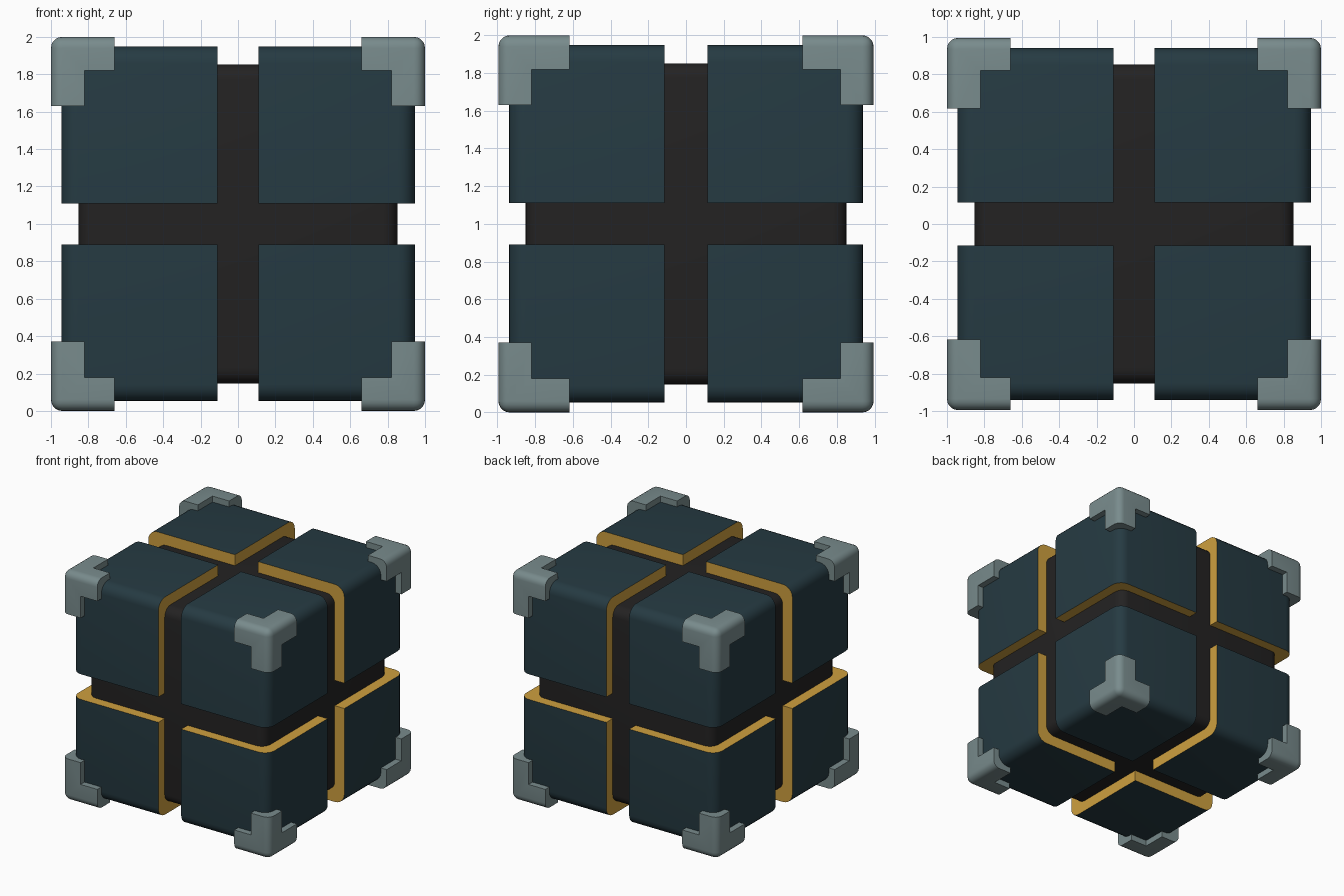
import bpy, bmesh
from mathutils import Vector
from itertools import product

if "Cube" in bpy.data.objects:
    bpy.data.objects.remove(bpy.data.objects["Cube"])


def material(name, rgb):
    m = bpy.data.materials.new(name)
    m.diffuse_color = (*rgb, 1)
    m.use_nodes = True
    m.node_tree.nodes["Principled BSDF"].inputs["Base Color"].default_value = m.diffuse_color
    return m


TEAL = material("dark teal", (0.019, 0.043, 0.055))
GOLD = material("gold", (0.62, 0.35, 0.05))
GREY = material("grey metal", (0.19, 0.26, 0.265))
BLACK = material("core black", (0.017, 0.016, 0.016))


def box(bm, lo, hi):
    lo, hi = Vector(lo), Vector(hi)
    verts = bmesh.ops.create_cube(bm, size=1)["verts"]
    for v in verts:
        v.co = (lo + hi) / 2 + v.co * (hi - lo)


def round_edges(bm, edges, radius):
    bmesh.ops.bevel(bm, geom=edges, offset=radius, segments=5, profile=0.5,
                    affect='EDGES', clamp_overlap=True)


def outer_edges(bm, limit):
    """Edges lying on two of the outer planes."""
    return [e for e in bm.edges if sum(
        all(abs(v.co[i] - limit[i]) < 1e-4 for v in e.verts) for i in range(3)) == 2]


def finish(bm, name, mats, signs=(1, 1, 1)):
    for v in bm.verts:
        v.co = Vector([c * s for c, s in zip(v.co, signs)]) + Vector((0, 0, 1))
    bmesh.ops.recalc_face_normals(bm, faces=bm.faces)
    me = bpy.data.meshes.new(name)
    bm.to_mesh(me)
    bm.free()
    for m in mats:
        me.materials.append(m)
    ob = bpy.data.objects.new(name, me)
    bpy.context.collection.objects.link(ob)
    bpy.context.view_layer.objects.active = ob
    ob.select_set(True)
    bpy.ops.object.shade_smooth_by_angle(angle=0.6)
    ob.select_set(False)


# dark core seen through the grooves
bm = bmesh.new()
box(bm, (-.852, -.852, -.852), (.852, .852, .852))
round_edges(bm, bm.edges[:], 0.08)
finish(bm, "core", [BLACK])

for n, signs in enumerate(product((-1, 1), repeat=3), 1):
    # teal block with gold groove walls
    lo, hi = (.11, .115, .11), (.945, .94, .948)
    bm = bmesh.new()
    box(bm, lo, hi)
    round_edges(bm, outer_edges(bm, hi), 0.09)
    for f in bm.faces:
        if any(all(abs(v.co[i] - lo[i]) < 1e-4 for v in f.verts) for i in range(3)):
            f.material_index = 1
    finish(bm, f"block_{n}", [TEAL, GOLD], signs)

    # three-armed corner guard
    top, inner = (1, .995, 1), .82
    arm_end = (.66, .618, .63)
    bm = bmesh.new()
    box(bm, (inner,) * 3, top)
    for i in range(3):
        bm.faces.ensure_lookup_table()
        face = next(f for f in bm.faces if all(abs(v.co[i] - inner) < 1e-4 for v in f.verts))
        new = bmesh.ops.extrude_discrete_faces(bm, faces=[face])["faces"][0]
        for v in new.verts:
            v.co[i] = arm_end[i]
    bmesh.ops.remove_doubles(bm, verts=bm.verts, dist=1e-5)
    bmesh.ops.recalc_face_normals(bm, faces=bm.faces)
    bmesh.ops.dissolve_limit(bm, angle_limit=0.02, verts=bm.verts, edges=bm.edges)
    round_edges(bm, outer_edges(bm, top), 0.06)
    finish(bm, f"corner_guard_{n}", [GREY], signs)
